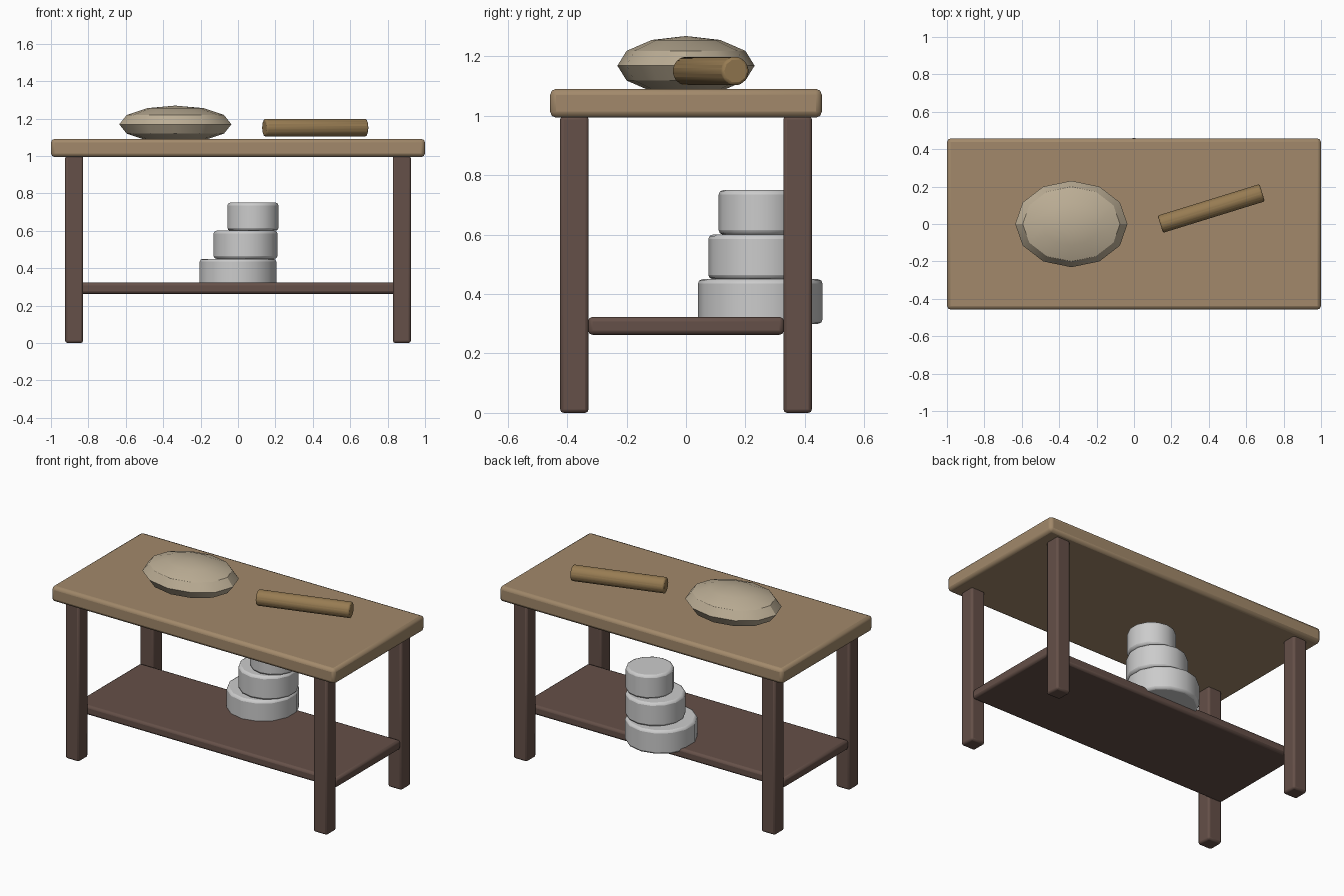
import bpy
import math

if "Cube" in bpy.data.objects:
    bpy.data.objects.remove(bpy.data.objects["Cube"])


def material(name, color):
    m = bpy.data.materials.new(name)
    m.diffuse_color = (*color, 1)
    m.use_nodes = True
    m.node_tree.nodes["Principled BSDF"].inputs["Base Color"].default_value = m.diffuse_color
    return m


WOOD = material("light wood", (0.36, 0.25, 0.145))
DARK = material("dark wood", (0.13, 0.08, 0.065))
DOUGH = material("pale dough", (0.50, 0.42, 0.30))
PIN = material("pin wood", (0.31, 0.20, 0.085))


def finish(name, mat=None, bevel=0.0):
    ob = bpy.context.object
    ob.name = name
    bpy.ops.object.transform_apply(location=False, rotation=True, scale=True)
    if mat:
        ob.data.materials.append(mat)
    if bevel:
        mod = ob.modifiers.new("Bevel", 'BEVEL')
        mod.width = bevel
        mod.segments = 2
        mod.limit_method = 'ANGLE'
        mod.angle_limit = math.radians(30)
    bpy.ops.object.shade_smooth_by_angle(angle=math.radians(30))
    return ob


def box(name, loc, size, mat, bevel):
    bpy.ops.mesh.primitive_cube_add(size=1, location=loc)
    bpy.context.object.scale = size
    return finish(name, mat, bevel)


# table top, shelf and legs
box("table_top", (0, 0, 1.0425), (2, 0.915, 0.097), WOOD, 0.02)
box("lower_shelf", (0, 0, 0.293), (1.84, 0.66, 0.06), DARK, 0.015)
for sx, xn in ((-1, "left"), (1, "right")):
    for sy, yn in ((-1, "front"), (1, "back")):
        box(f"{yn}_{xn}_leg", (sx * 0.876, sy * 0.376, 0.5),
            (0.096, 0.096, 1.0), DARK, 0.012)

# stack of round tins on the shelf
for i, (x, r) in enumerate(((0, 0.21), (0.04, 0.175), (0.08, 0.14))):
    bpy.ops.mesh.primitive_cylinder_add(vertices=14, radius=r, depth=0.15,
                                        location=(x, 0.25, 0.375 + 0.15 * i))
    finish(f"tin_{i + 1}", None, 0.015)

# lump of dough, sunk slightly into the top
bpy.ops.mesh.primitive_uv_sphere_add(segments=12, ring_count=6, radius=1,
                                     location=(-0.335, 0, 1.169))
bpy.context.object.scale = (0.30, 0.231, 0.10)
finish("dough", DOUGH)

# rolling pin
bpy.ops.mesh.primitive_cylinder_add(vertices=10, radius=0.05, depth=0.57,
                                    location=(0.413, 0.083, 1.151),
                                    rotation=(0, math.pi / 2, 0.3))
finish("rolling_pin", PIN, 0.01)
